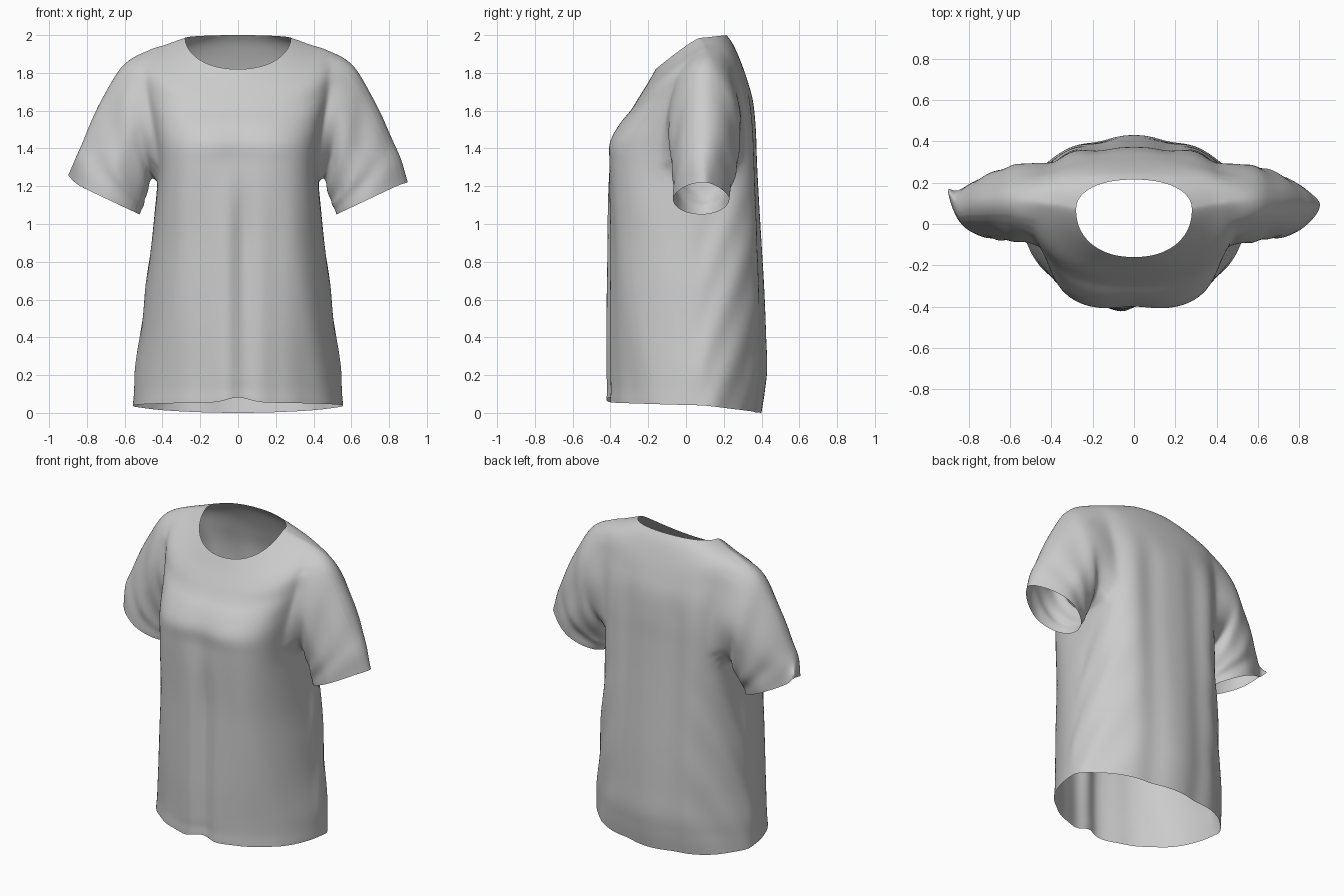
import bpy, bmesh, math
from mathutils import Vector

cube = bpy.data.objects.get("Cube")
if cube:
    bpy.data.objects.remove(cube)

COLS = 72      # points around the torso
STEP = 4       # rows between torso sections
SLEEVE_STEP = 4

# Torso sections from hem to neck:
# half width, front y, back y, side y, front z, side z, back z, squareness
TORSO = [
    (.56, -.42, .40, .08, .055, .04, .0, 1.9),
    (.55, -.42, .43, .08, .2, .2, .2, 1.9),
    (.52, -.42, .425, .08, .4, .4, .4, 2.1),
    (.49, -.415, .415, .08, .65, .65, .65, 2.4),
    (.455, -.41, .40, .08, .9, .9, .9, 2.8),
    (.43, -.41, .385, .08, 1.15, 1.15, 1.15, 3.3),
    (.425, -.41, .375, .09, 1.32, 1.28, 1.35, 3.5),
    (.44, -.41, .37, .1, 1.43, 1.42, 1.5, 3.2),
    (.47, -.355, .355, .1, 1.53, 1.58, 1.65, 2.8),
    (.5, -.295, .325, .1, 1.6, 1.75, 1.76, 2.5),
    (.5, -.25, .29, .1, 1.67, 1.9, 1.86, 2.35),
    (.38, -.20, .25, .09, 1.75, 1.95, 1.95, 2.3),
    (.28, -.16, .215, .07, 1.82, 1.985, 2.0, 2.2)]

# Sleeve sections: outer x, outer z, inner x, inner z, centre y, half depth
SLEEVE = [
    (.59, 1.86, .455, 1.24, .10, .195),
    (.70, 1.70, .47, 1.19, .10, .185),
    (.80, 1.49, .49, 1.13, .095, .17),
    (.86, 1.35, .505, 1.09, .085, .155),
    (.88, 1.22, .52, 1.05, .08, .15)]


def spline(items, steps):
    """Smooth curve through a list of vectors."""
    pts = [items[0]] + items + [items[-1]]
    out = []
    for k in range(1, len(pts) - 2):
        a, b, c, d = pts[k - 1:k + 3]
        for j in range(steps):
            t = j / steps
            out.append(b + (c - a) * (t / 2) + (a * 2 - b * 5 + c * 4 - d) * (t * t / 2)
                       + (b * 3 - a - c * 3 + d) * (t ** 3 / 2))
    return out + [items[-1]]


def bump(v, centre, width):
    return math.exp(-((v - centre) / width) ** 2)


def fade(v, lo, hi):
    t = min(1, max(0, (v - lo) / (hi - lo)))
    return t * t * (3 - 2 * t)


def torso_point(sec, i):
    """Point on a squared-off oval section, with draped folds."""
    hx, yf, yb, yc, zf, zs, zb, n = sec
    a = math.tau * i / COLS
    c, s = math.cos(a), math.sin(a)
    r = (abs(c) ** n + abs(s) ** n) ** (-1 / n)
    x = hx * r * c
    sy = r * abs(s)
    edge, z_end = (yb, zb) if s > 0 else (yf, zf)
    y = yc + (edge - yc) * sy
    z = zs + (z_end - zs) * sy ** 1.15
    low = 1 - fade(z, .9, 1.4)
    if s < 0:
        # centre crease, bust and folds falling from it
        w = sy ** 3
        y += w * low * (.035 * bump(x, .03, .05) - .012 * bump(x, -.05, .05) + .012 * bump(abs(x), .2, .06))
        y += .015 * w * bump(z, 1.38, .14) * bump(x, 0, .1)
        z += .035 * bump(x, 0, .07) * (1 - fade(z, .0, .25)) * w
        fold = math.sin(30 * (abs(x) + .22 * z)) * .005 * low * fade(abs(x), .25, .42)
    else:
        # long vertical folds beside the spine
        w = sy ** 2 * (1 - fade(z, 1.5, 1.85))
        y += w * (.008 * bump(abs(x), .3, .06) - .016 * bump(abs(x), .17, .07))
        fold = math.sin(26 * (z * .6 - y * 1.4)) * .005 * low * fade(abs(x), .2, .42)
    # shallow groove above the hem
    fold -= .004 * bump(z, .13, .02)
    return Vector((x + fold * c, y + fold * s, z))


bm = bmesh.new()

# Torso
sections = spline([Vector(s) for s in TORSO], STEP)
grid = [[bm.verts.new(torso_point(s, i)) for i in range(COLS)] for s in sections]
ROW0, ROW1 = 22, 41          # armhole rows
BACK, FRONT = 8, 5           # armhole columns behind and ahead of the side


def in_armhole(k, i):
    if not ROW0 <= k < ROW1:
        return False
    inset = max(0, 2 - (k - ROW0), 2 - (ROW1 - 1 - k))    # rounded corners
    for j in (i, COLS // 2 - 1 - i):
        j = (j + COLS // 2) % COLS - COLS // 2
        if -FRONT + inset <= j < BACK - inset:
            return True
    return False


for k in range(len(grid) - 1):
    for i in range(COLS):
        if not in_armhole(k, i):
            n = (i + 1) % COLS
            bm.faces.new((grid[k][i], grid[k][n], grid[k + 1][n], grid[k + 1][i]))
for v in [v for v in bm.verts if not v.link_faces]:
    bm.verts.remove(v)


def armhole_loop(side):
    """Ordered boundary vertices of one armhole."""
    edges = {e for e in bm.edges if e.is_boundary and all(
        v.co.x * side > .31 and 1 < v.co.z < 1.95 for v in e.verts)}
    start = edges.pop()
    loop = [start.verts[0], start.verts[1]]
    while edges:
        nxt = next((e for e in edges if loop[-1] in e.verts), None)
        if nxt is None:
            break
        edges.remove(nxt)
        v = nxt.other_vert(loop[-1])
        if v is loop[0]:
            break
        loop.append(v)
    return loop


def add_sleeve(side):
    loop = armhole_loop(side)
    ys, zs = [v.co.y for v in loop], [v.co.z for v in loop]
    cy, hy = (max(ys) + min(ys)) / 2, (max(ys) - min(ys)) / 2
    cz, hz = (max(zs) + min(zs)) / 2, (max(zs) - min(zs)) / 2
    columns = []
    for v in loop:
        a = math.atan2((v.co.y - cy) / hy, (v.co.z - cz) / hz)
        ca, sa = math.cos(a), math.sin(a)
        path = [v.co.copy()]
        narrow = 1 - .2 * max(0, ca)        # flatter towards the outer edge
        for ox, oz, ix, iz, y0, h in SLEEVE:
            path.append(Vector((side * ((ox + ix) / 2 + ca * (ox - ix) / 2),
                                y0 + sa * h * narrow, (oz + iz) / 2 + ca * (oz - iz) / 2)))
        # pinched outer tip of the cuff
        tip = max(0, ca) ** 10
        path[-1] += Vector((side * .02, .08 if side < 0 else .01, .04 if side < 0 else 0)) * tip
        pts = spline(path, SLEEVE_STEP)
        for j, p in enumerate(pts):
            t = j / (len(pts) - 1)
            amp = .008 * math.sin(math.pi * t) * (1 - .5 * max(0, ca))
            w = math.sin(5 * a + 7 * t + side) * .6 + math.sin(22 * t + 2.5 * math.cos(a)) * .6
            p += Vector((side * ca * .6, sa, ca * .4)) * amp * w
        columns.append([v] + [bm.verts.new(p) for p in pts[1:]])
    for c0, c1 in zip(columns, columns[1:] + columns[:1]):
        for j in range(len(c0) - 1):
            bm.faces.new((c0[j], c1[j], c1[j + 1], c0[j + 1]))


for side in (1, -1):
    add_sleeve(side)

# Soften the armhole seams
seam = [v for v in bm.verts if not v.is_boundary and .36 < abs(v.co.x) < .6
        and 1.15 < v.co.z < 1.93 and -.2 < v.co.y < .36]
for _ in range(2):
    bmesh.ops.smooth_vert(bm, verts=seam, factor=.4, use_axis_x=True, use_axis_y=True, use_axis_z=True)
bmesh.ops.recalc_face_normals(bm, faces=bm.faces)
if sum(f.normal.dot(f.calc_center_median() - Vector((0, 0, 1))) for f in bm.faces) < 0:
    bmesh.ops.reverse_faces(bm, faces=bm.faces)

mesh = bpy.data.meshes.new("tshirt")
bm.to_mesh(mesh)
bm.free()
shirt = bpy.data.objects.new("tshirt", mesh)
bpy.context.collection.objects.link(shirt)

# Cloth colour
GREY = (.6, .6, .6, 1)
cloth = bpy.data.materials.new("light_grey_cloth")
cloth.use_nodes = True
cloth.diffuse_color = GREY
cloth.node_tree.nodes["Principled BSDF"].inputs["Base Color"].default_value = GREY
mesh.materials.append(cloth)

# Smooth cloth surface
subdivision = shirt.modifiers.new("smooth_cloth", 'SUBSURF')
subdivision.levels = subdivision.render_levels = 1
for o in bpy.context.selected_objects:
    o.select_set(False)
bpy.context.view_layer.objects.active = shirt
shirt.select_set(True)
bpy.ops.object.shade_smooth()
